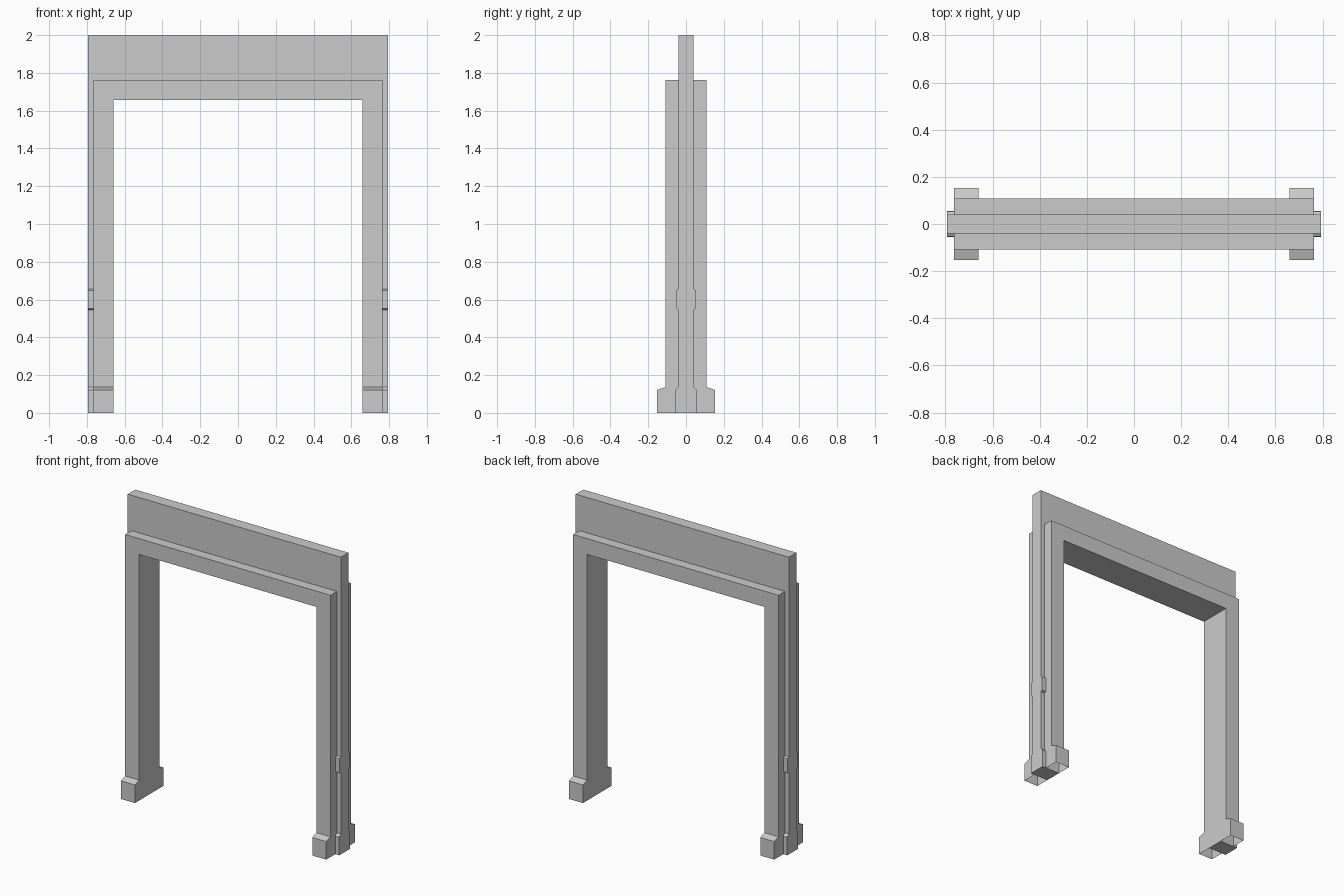
import bpy, bmesh, math
from mathutils import Vector

if "Cube" in bpy.data.objects:
    bpy.data.objects.remove(bpy.data.objects["Cube"])


def prism(profile, axis, a, b, drop=None):
    """Extrude a 2D profile along axis; 'drop' picks faces left open."""
    def place(p, t):
        return Vector((p[0], t, p[1])) if axis == 'y' else Vector((t, p[0], p[1]))
    bm = bmesh.new()
    lo = [bm.verts.new(place(p, a)) for p in profile]
    hi = [bm.verts.new(place(p, b)) for p in profile]
    bm.faces.new(lo)
    bm.faces.new(hi)
    n = len(profile)
    for i in range(n):
        j = (i + 1) % n
        bm.faces.new((lo[i], lo[j], hi[j], hi[i]))
    bmesh.ops.recalc_face_normals(bm, faces=bm.faces)
    bm.normal_update()
    if drop:
        gone = [f for f in bm.faces if drop(f.normal, f.calc_center_median())]
        bmesh.ops.delete(bm, geom=gone, context='FACES')
    mesh = bpy.data.meshes.new("part")
    bm.to_mesh(mesh)
    bm.free()
    return mesh


def make(name, meshes, mirror=True):
    """Weld meshes into one object, mirrored in x and y."""
    bm = bmesh.new()
    for m in meshes:
        bm.from_mesh(m)
        bpy.data.meshes.remove(m)
    bmesh.ops.remove_doubles(bm, verts=bm.verts, dist=1e-4)
    bmesh.ops.dissolve_limit(bm, angle_limit=math.radians(1), verts=bm.verts, edges=bm.edges)
    mesh = bpy.data.meshes.new(name)
    bm.to_mesh(mesh)
    bm.free()
    ob = bpy.data.objects.new(name, mesh)
    bpy.context.collection.objects.link(ob)
    if mirror:
        mod = ob.modifiers.new("mirror", 'MIRROR')
        mod.use_axis = (True, True, False)
    return ob


OUT, TRIM, IN = 0.793, 0.764, 0.66      # half widths
HEAD, TRIM_TOP = 1.656, 1.762           # heights
CORE, FACE = 0.04, 0.108                # half depths
STEP = 0.137                            # top of the foot slope

# Thin inner slab: the wall-thickness frame
make("core_frame", [prism(
    [(-OUT, 0), (-IN, 0), (-IN, HEAD), (IN, HEAD), (IN, 0), (OUT, 0), (OUT, 2), (-OUT, 2)],
    'y', -CORE, CORE)], mirror=False)

# Thick casing around the opening with wider feet, open underneath
casing = prism(
    [(0, HEAD), (IN, HEAD), (IN, STEP), (TRIM, STEP), (TRIM, TRIM_TOP), (0, TRIM_TOP)],
    'y', -FACE, -CORE,
    lambda n, c: n.y > 0.9 or (n.x < -0.9 and c.x < 0.01) or (n.z < -0.9 and c.z < 0.2))
foot = prism(
    [(-CORE, 0), (-0.153, 0), (-0.153, 0.122), (-FACE, STEP), (-CORE, STEP)],
    'x', IN, TRIM,
    lambda n, c: n.y > 0.9 or abs(n.z) > 0.99)
make("casing", [casing, foot])

# Small raised pads on the core: plinth and mid-height catch
on_core = lambda n, c: n.y > 0.9
make("core_plinth", [prism(
    [(-CORE, 0), (-0.056, 0), (-0.056, 0.122), (-CORE, STEP)], 'x', IN, OUT, on_core)])
make("core_catch", [prism(
    [(-CORE, 0.546), (-0.053, 0.553), (-0.053, 0.649), (-CORE, 0.656)], 'x', IN, OUT, on_core)])
